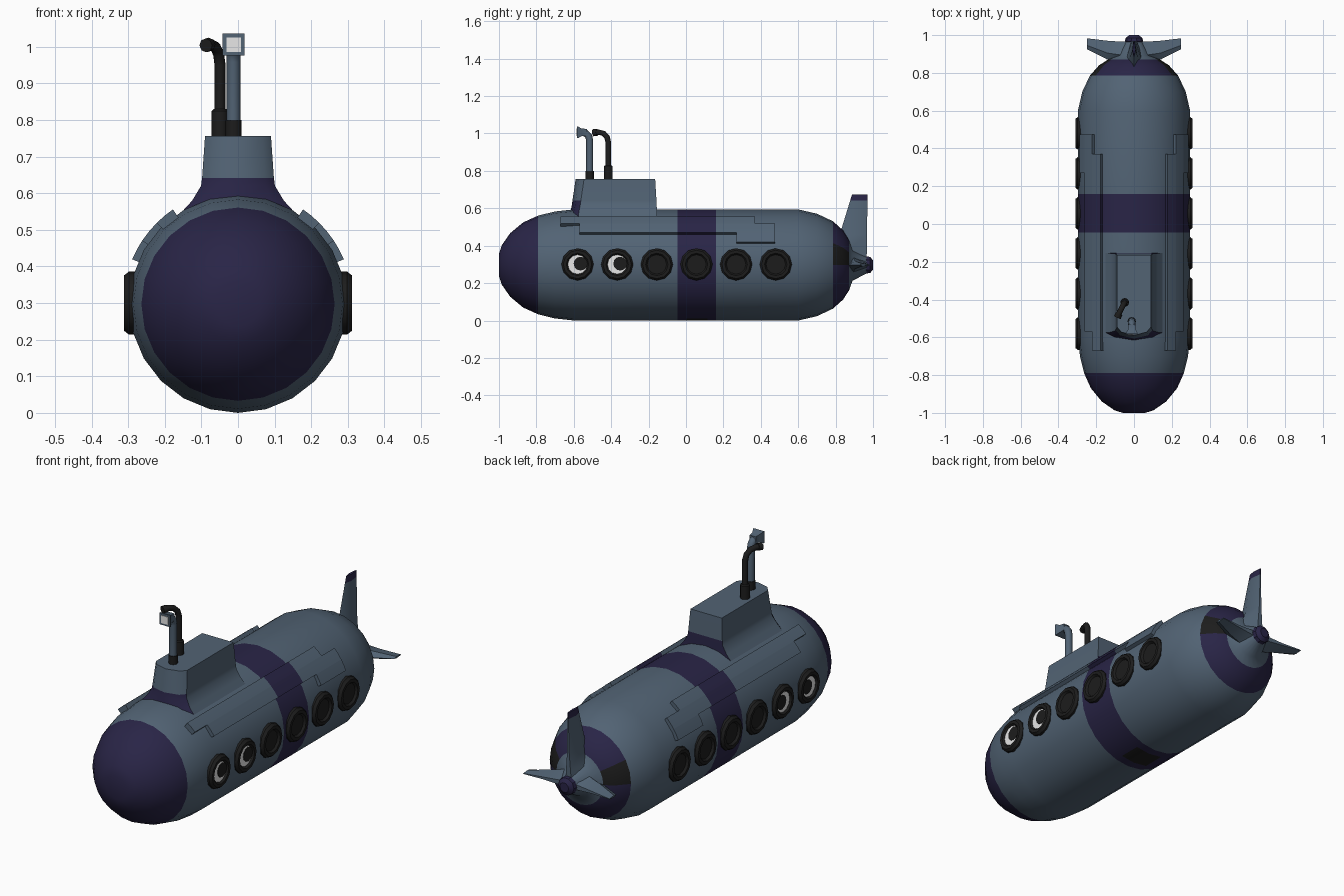
import bpy, bmesh, math
from mathutils import Vector

if "Cube" in bpy.data.objects:
    bpy.data.objects.remove(bpy.data.objects["Cube"])

CZ, R = 0.297, 0.297          # hull axis height and radius


def material(name, rgb):
    m = bpy.data.materials.new(name)
    m.diffuse_color = (*rgb, 1)
    m.use_nodes = True
    m.node_tree.nodes["Principled BSDF"].inputs["Base Color"].default_value = m.diffuse_color
    return m


GREY = material("slate_blue", (0.084, 0.125, 0.175))
NAVY = material("dark_purple", (0.022, 0.018, 0.062))
BLACK = material("black_rubber", (0.012, 0.012, 0.012))
WHITE = material("white_glass", (0.8, 0.8, 0.8))


def loft(name, sections, mats, rule=None, angle=35):
    """Skin a list of equal-length closed sections and cap both ends."""
    bm = bmesh.new()
    rings = [[bm.verts.new(p) for p in s] for s in sections]
    n = len(rings[0])
    for a, b in zip(rings, rings[1:]):
        for i in range(n):
            j = (i + 1) % n
            bm.faces.new((a[i], a[j], b[j], b[i]))
    bm.faces.new(rings[0])
    bm.faces.new(rings[-1])
    bmesh.ops.recalc_face_normals(bm, faces=bm.faces[:])
    if rule:
        for f in bm.faces:
            f.material_index = rule(f.calc_center_median(), f.normal)
    me = bpy.data.meshes.new(name)
    bm.to_mesh(me)
    bm.free()
    for m in mats:
        me.materials.append(m)
    me.shade_smooth()
    me.set_sharp_from_angle(angle=math.radians(angle))
    ob = bpy.data.objects.new(name, me)
    bpy.context.collection.objects.link(ob)
    return ob


def circle(axis, centre, t, r, n):
    """Ring of n points around the x, y or z axis, at position t on it."""
    out = []
    for i in range(n):
        a = 2 * math.pi * i / n
        u, v = r * math.cos(a), r * math.sin(a)
        d = {'x': (t, u, v), 'y': (u, t, v), 'z': (u, v, t)}[axis]
        out.append(Vector(centre) + Vector(d))
    return out


def lathe(name, profile, axis, centre, n, mats, rule=None, angle=35):
    return loft(name, [circle(axis, centre, t, r, n) for t, r in profile], mats, rule, angle)


def tube(name, pts, r, mat):
    cu = bpy.data.curves.new(name, 'CURVE')
    cu.dimensions = '3D'
    cu.bevel_depth, cu.bevel_resolution, cu.use_fill_caps = r, 2, True
    sp = cu.splines.new('POLY')
    sp.points.add(len(pts) - 1)
    for p, co in zip(sp.points, pts):
        p.co = (*co, 1)
    cu.materials.append(mat)
    ob = bpy.data.objects.new(name, cu)
    bpy.context.collection.objects.link(ob)
    bpy.ops.object.select_all(action='DESELECT')
    ob.select_set(True)
    bpy.context.view_layer.objects.active = ob
    bpy.ops.object.convert(target='MESH')
    ob.data.shade_smooth()
    ob.data.set_sharp_from_angle(angle=math.radians(50))


def in_band(y):
    return -0.045 < y < 0.16


# hull: nose cap, middle band and tail ring are purple, with small black vents
def hull_rule(c, n):
    a = math.degrees(math.atan2(c.z - CZ, abs(c.x)))
    if 0.785 < c.y < 0.87:
        return 2 if 2 < a < 32 else 1
    if in_band(c.y):
        return 2 if a < -74 and 0 < c.y < 0.115 else 1
    return 1 if c.y < -0.79 else 0


hull = [(-1, 0.06), (-0.985, 0.105), (-0.94, 0.17), (-0.87, 0.228), (-0.79, 0.264),
        (-0.7, 0.286), (-0.6, R), (-0.045, R), (0, R), (0.115, R), (0.16, R), (0.6, R),
        (0.7, 0.274), (0.785, 0.234), (0.84, 0.185), (0.872, 0.135), (0.89, 0.085), (0.965, 0.045)]
lathe("hull", hull, 'y', (0, 0, CZ), 24, [GREY, NAVY, BLACK], hull_rule, 50)

# propeller hub
lathe("tail_hub", [(0.955, 0.035), (0.965, 0.048), (0.985, 0.045), (1.0, 0.025)],
      'y', (0, 0, CZ), 10, [NAVY])


# tower with flared skirt, purple at the foot of its front and back
def tower_section(z, w, yf, yb):
    return [Vector(p) for p in ((-w, yb, z), (-w, yf + 0.045, z), (-w * 0.75, yf + 0.018, z),
                                (0, yf, z), (w * 0.75, yf + 0.018, z), (w, yf + 0.045, z), (w, yb, z))]


tower = [(0.5, 0.19, -0.625, -0.15), (0.54, 0.162, -0.622, -0.153), (0.58, 0.125, -0.618, -0.155),
         (0.62, 0.101, -0.61, -0.157), (0.642, 0.098, -0.607, -0.158), (0.757, 0.09, -0.59, -0.165)]
loft("tower", [tower_section(*t) for t in tower], [GREY, NAVY],
     lambda c, n: 1 if c.z < 0.642 and abs(n.y) > 0.6 else 0)


# stepped saddle plates lying on the shoulders of the hull
def saddle_plate(name, side, y0, y1, a0, a1, r=0.314):
    ys = sorted({y0, y1} | {y for y in (-0.045, 0.16) if y0 < y < y1})
    angles = [math.radians(a0 + (a1 - a0) * k / 2) for k in range(3)]
    outline = [(r, a) for a in angles] + [(r - 0.04, a) for a in reversed(angles)]
    secs = [[Vector((side * q * math.cos(a), y, CZ + q * math.sin(a))) for q, a in outline] for y in ys]
    loft(name, secs, [GREY, NAVY], lambda c, n: int(in_band(c.y)))


for side, tag in ((1, "right"), (-1, "left")):
    saddle_plate("upper_saddle_" + tag, side, -0.67, 0.37, 45, 55.5)
    saddle_plate("middle_saddle_" + tag, side, -0.57, 0.475, 33.5, 45)
    saddle_plate("lower_saddle_" + tag, side, 0.27, 0.475, 23, 33.5)

    # portholes: rubber rim with recessed pane, white glint on the front ones
    for k in range(6):
        c = (0, -0.58 + 0.212 * k, CZ + 0.003)
        rim = [(0.265, 0.086), (0.298, 0.086), (0.311, 0.076), (0.311, 0.06), (0.3, 0.052)]
        lathe(f"porthole_{tag}_{k + 1}", [(side * t, r) for t, r in rim], 'x', c, 12, [BLACK])
        if k < 2:
            lathe(f"glint_{tag}_{k + 1}", [(side * 0.3, 0.052), (side * 0.302, 0.052)],
                  'x', c, 12, [WHITE])
            c = (0, c[1] + 0.016, c[2] + 0.004)
            lathe(f"pane_{tag}_{k + 1}", [(side * 0.301, 0.037), (side * 0.3045, 0.037)],
                  'x', c, 12, [BLACK])

    # horizontal tail fin, thick at the root
    def fin_section(x, yf, yb, h):
        ym = yf + (yb - yf) * 0.35
        return [Vector((side * x, y, z)) for y, z in
                ((yf, CZ), (ym, CZ + h), (yb, CZ + h * 0.3), (yb, CZ - h * 0.3), (ym, CZ - h))]

    loft("side_fin_" + tag, [fin_section(0, 0.85, 0.965, 0.06), fin_section(0.06, 0.855, 0.965, 0.04),
                             fin_section(0.14, 0.87, 0.97, 0.02), fin_section(0.248, 0.925, 0.983, 0.005)],
         [GREY])


# vertical tail fin with purple tip
def rudder_section(z, yf, yb, h):
    ym = yf + (yb - yf) * 0.4
    return [Vector((x, y, z)) for x, y in ((0, yf), (h, ym), (h * 0.3, yb), (-h * 0.3, yb), (-h, ym))]


loft("vertical_fin", [rudder_section(0.3, 0.8, 0.965, 0.06), rudder_section(0.38, 0.8, 0.967, 0.042),
                      rudder_section(0.46, 0.822, 0.968, 0.022), rudder_section(0.642, 0.878, 0.97, 0.01),
                      rudder_section(0.675, 0.888, 0.97, 0.007)],
     [GREY, NAVY], lambda c, n: int(c.z > 0.645))

# periscope: dark collar, bent tube, square flared head and lens
PX, PY = -0.012, -0.515
lathe("periscope_collar", [(0.75, 0.022), (0.8, 0.022)], 'z', (PX, PY, 0), 12, [BLACK])
tube("periscope_tube", [(PX, PY, 0.78), (PX, PY, 0.96), (PX, PY - 0.005, 0.985),
                        (PX, PY - 0.02, 1.001), (PX, PY - 0.045, 1.006)], 0.019, GREY)


def square(y, h):
    return [Vector((PX + sx * h, y, 1.006 + sz * h)) for sx, sz in ((-1, -1), (1, -1), (1, 1), (-1, 1))]


loft("periscope_head", [square(-0.53, 0.018), square(-0.56, 0.021), square(-0.575, 0.03),
                        square(-0.583, 0.03)], [GREY])
loft("periscope_lens", [square(-0.582, 0.02), square(-0.586, 0.02)], [WHITE])

# snorkel: thick collar, bent black pipe and rounded mouth
SX, SY = -0.049, -0.415
lathe("snorkel_collar", [(0.75, 0.023), (0.825, 0.023), (0.83, 0.018)], 'z', (SX, SY, 0), 12, [BLACK])
tube("snorkel_pipe", [(SX, SY, 0.8), (SX, SY, 0.95), (SX - 0.004, SY - 0.007, 0.98),
                      (SX - 0.013, SY - 0.025, 1.0), (SX - 0.025, SY - 0.048, 1.006),
                      (SX - 0.038, SY - 0.075, 1.006)], 0.015, BLACK)
tube("snorkel_mouth", [(SX - 0.03, SY - 0.06, 1.006), (SX - 0.039, SY - 0.08, 1.004)], 0.019, BLACK)
